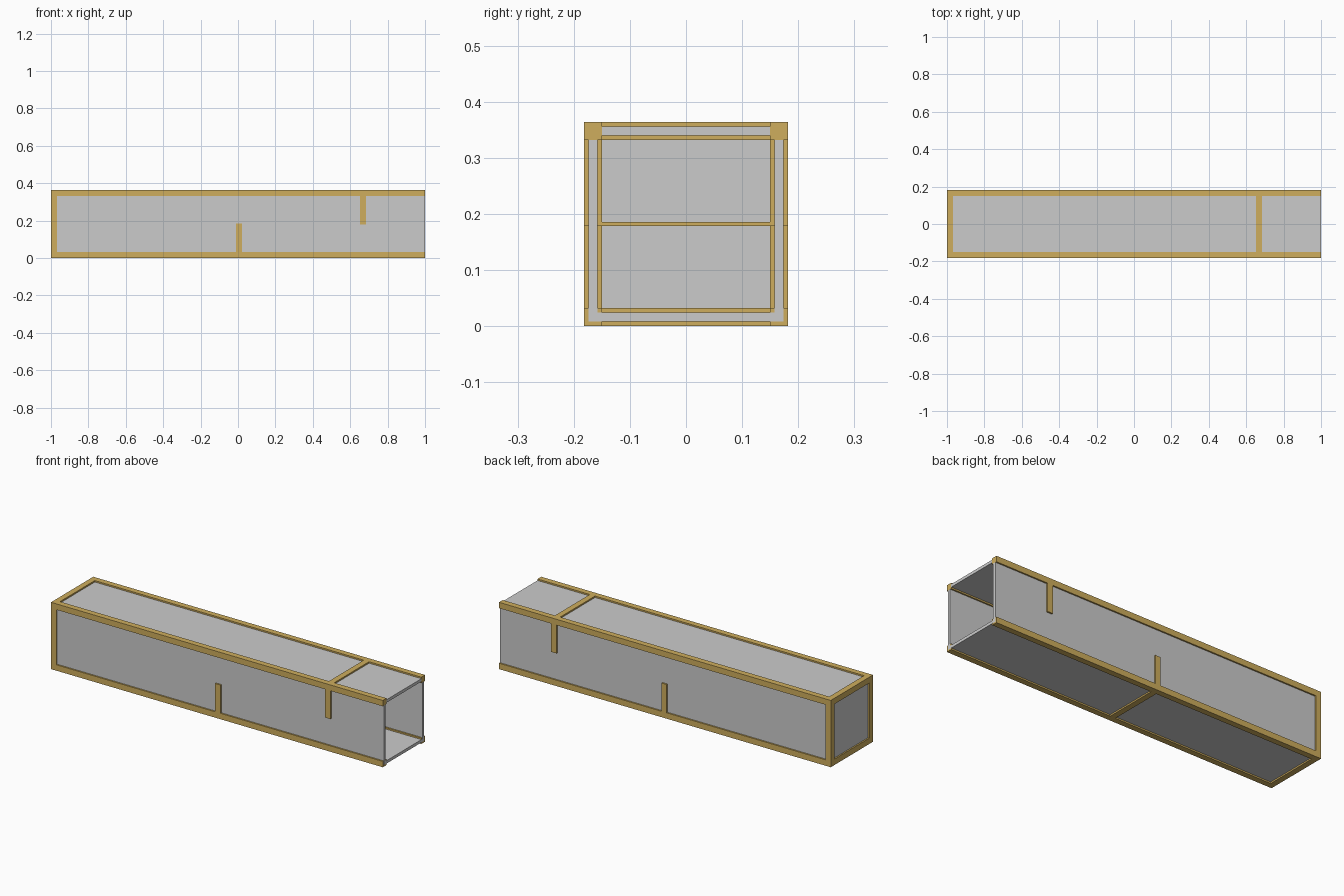
import bpy

if "Cube" in bpy.data.objects:
    bpy.data.objects.remove(bpy.data.objects["Cube"])

W = 0.182          # half width
H = 0.364          # height
T = 0.032          # timber thickness
E = 0.008          # panel recess from the timber face
wood = bpy.data.materials.new("wood")
wood.diffuse_color = (0.62, 0.42, 0.11, 1)
wood.use_nodes = True
wood.node_tree.nodes["Principled BSDF"].inputs["Base Color"].default_value = wood.diffuse_color


def box(name, x, y, z, mat=None):
    """Box from (min, max) ranges on each axis."""
    r = (x, y, z)
    bpy.ops.mesh.primitive_cube_add(size=1, location=[(a + b) / 2 for a, b in r])
    ob = bpy.context.object
    ob.name = name
    ob.scale = [b - a for a, b in r]
    bpy.ops.object.transform_apply(location=False, rotation=False, scale=True)
    if mat:
        ob.data.materials.append(mat)
    return ob


inner = (-W + T, W - T)
low, high = (0, T), (H - T, H)
sides = {"front": (-W, -W + T), "back": (W - T, W)}

# Long rails and closed-end posts
for side, y in sides.items():
    box(side + "_bottom_rail", (-1, 1), y, low, wood)
    box(side + "_top_rail", (-1, 1), y, high, wood)
    box(side + "_end_post", (-1, -1 + T), y, (T, H - T), wood)

# Closed-end cross bars
box("end_bottom_bar", (-1, -1 + T), inner, low, wood)
box("end_top_bar", (-1, -1 + T), inner, high, wood)

# Baffles: cross bar, two half posts, edge strip and panel
mid = H / 2
for name, x0, bar, post, strip, panel in (
    ("lower_baffle", -0.011, low, (T, mid + 0.004), (mid - 0.004, mid + 0.004), (T, mid - 0.004)),
    ("upper_baffle", 0.653, high, (mid - 0.004, H - T), (mid - 0.004, mid + 0.004), (mid + 0.004, H - T)),
):
    x = (x0, x0 + T)
    box(name + "_bar", x, inner, bar, wood)
    for side, y in sides.items():
        box(f"{name}_{side}_post", x, y, post, wood)
    box(name + "_edge", x, inner, strip, wood)
    box(name + "_panel", (x0 + E, x0 + T - E), inner, panel)

# Recessed grey panels, their edges showing at the open end
px = (-1 + E, 1.0005)
box("bottom_panel", px, (-W + E, W - E), (E, T - E))
box("top_panel", px, inner, (H - T + E, H - E))
box("front_panel", px, (-W + E, -W + T - E), (T - E, H - T))
box("back_panel", px, (W - T + E, W - E), (T - E, H - T))
box("end_panel", (-1 + E, -1 + T - E), inner, (T, H - T))
